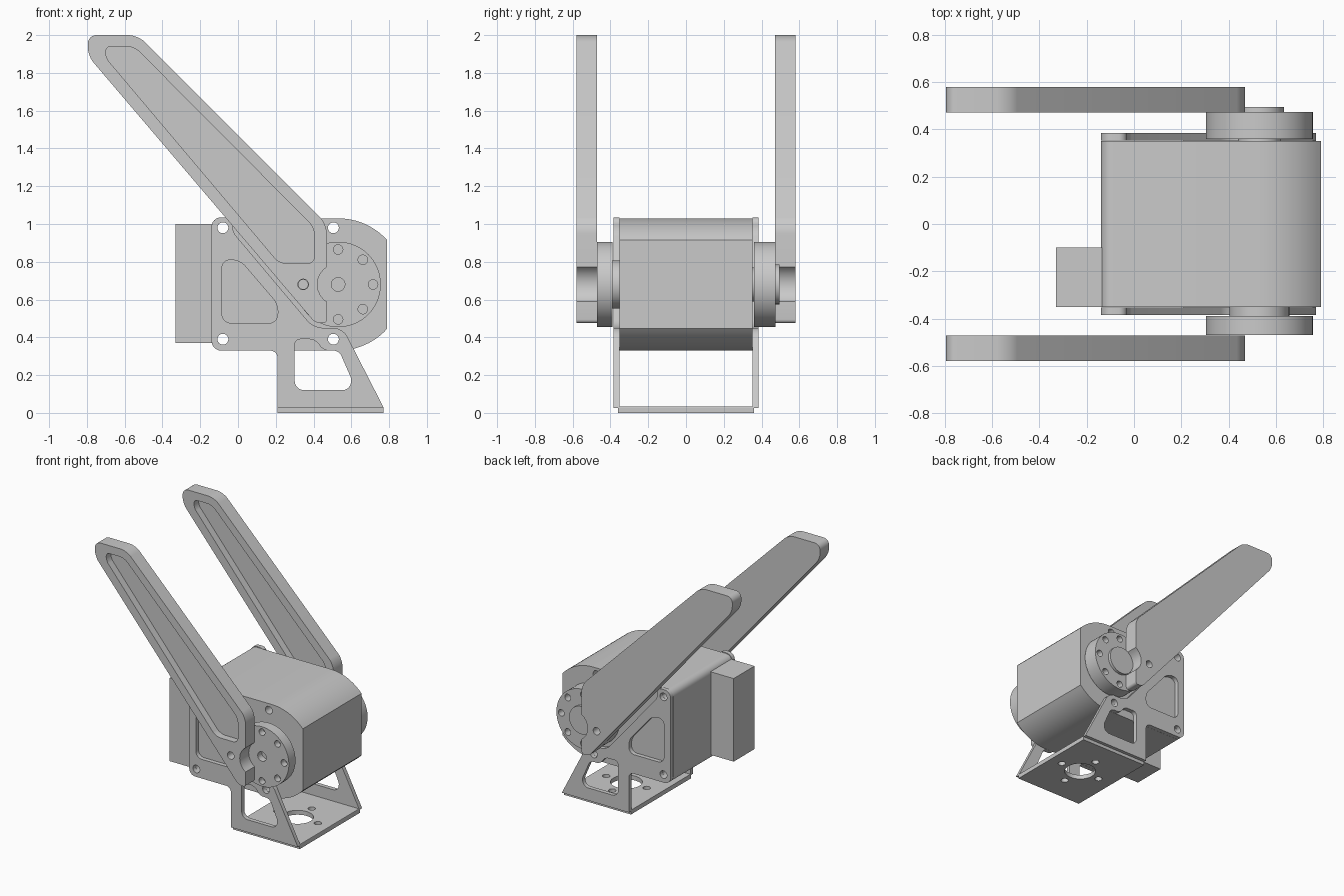
import bpy, bmesh, math
from mathutils import Vector

cube = bpy.data.objects.get("Cube")
if cube:
    bpy.data.objects.remove(cube, do_unlink=True)

GREY = (0.59, 0.59, 0.59, 1)
metal = bpy.data.materials.new("plain grey")
metal.use_nodes = True
metal.diffuse_color = GREY
metal.node_tree.nodes["Principled BSDF"].inputs["Base Color"].default_value = GREY

AX, AZ = 0.53, 0.68          # hinge axis
SCREWS = [(x, z) for x in (-0.08, 0.505) for z in (0.39, 0.98)]


def rounded(points, steps=6):
    """Closed outline; each point is x, z and an optional corner setback."""
    out = []
    for i, p in enumerate(points):
        c = Vector(p[:2])
        if len(p) < 3:
            out.append(c)
            continue
        to_prev = Vector(points[i - 1][:2]) - c
        to_next = Vector(points[(i + 1) % len(points)][:2]) - c
        # neighbouring corners must never overlap
        r = min(p[2], 0.45 * to_prev.length, 0.45 * to_next.length)
        a = c + to_prev.normalized() * r
        b = c + to_next.normalized() * r
        for k in range(steps + 1):
            t = k / steps
            w = 1.414 * t * (1 - t)
            s = (1 - t) ** 2 + t * t + w
            out.append(((1 - t) ** 2 * a + w * c + t * t * b) / s)
    return out


def circle(x, z, r, n=32):
    return [Vector((x + r * math.cos(2 * math.pi * k / n),
                    z + r * math.sin(2 * math.pi * k / n))) for k in range(n)]


def extrude(name, outline, y0, y1):
    """Extrude an x-z outline along y."""
    bm = bmesh.new()
    face = bm.faces.new([bm.verts.new((p[0], y0, p[1])) for p in outline])
    res = bmesh.ops.extrude_face_region(bm, geom=[face], use_keep_orig=True)
    moved = [g for g in res["geom"] if isinstance(g, bmesh.types.BMVert)]
    bmesh.ops.translate(bm, vec=(0, y1 - y0, 0), verts=moved)
    bmesh.ops.recalc_face_normals(bm, faces=bm.faces)
    mesh = bpy.data.meshes.new(name)
    bm.to_mesh(mesh)
    bm.free()
    mesh.materials.append(metal)
    obj = bpy.data.objects.new(name, mesh)
    bpy.context.collection.objects.link(obj)
    return obj


def box(name, x0, x1, y0, y1, z0, z1):
    return extrude(name, [(x0, z0), (x1, z0), (x1, z1), (x0, z1)], y0, y1)


def cut(obj, cutter):
    mod = obj.modifiers.new("cut", "BOOLEAN")
    mod.operation = "DIFFERENCE"
    mod.solver = "EXACT"
    mod.object = cutter
    cutter.hide_render = True
    bpy.context.view_layer.objects.active = obj
    bpy.ops.object.modifier_apply(modifier=mod.name)
    bpy.data.objects.remove(cutter, do_unlink=True)


def drill(obj, x, z, r, y0, y1):
    cut(obj, extrude("drill", circle(x, z, r, 24), y0, y1))


def finish(obj):
    bpy.ops.object.select_all(action="DESELECT")
    obj.select_set(True)
    bpy.context.view_layer.objects.active = obj
    bpy.ops.object.shade_smooth_by_angle(angle=math.radians(30))


# Motor housing: rounded nose around the hinge axis, cut off flat
R = 0.35
clip = math.acos(0.26 / R)
nose = []
for lo, hi in ((-math.pi / 2, -clip), (clip, math.pi / 2)):
    for k in range(13):
        a = lo + (hi - lo) * k / 12
        nose.append((AX + R * math.cos(a), AZ + R * math.sin(a)))
housing = extrude("motor_housing", rounded(
    nose + [(-0.14, 1.03, 0.05), (-0.14, 0.33, 0.05)]), -0.352, 0.352)
for x, z in SCREWS:
    drill(housing, x, z, 0.029, -1, 1)
finish(housing)

# Connector block on the rear of the housing
finish(box("connector_block", -0.33, -0.13, -0.35, -0.10, 0.37, 1.0))

# U-shaped mounting bracket
bracket = extrude("mounting_bracket", rounded([
    (-0.14, 1.035, 0.05), (-0.03, 1.035, 0.05), (-0.03, 0.96, 0.03),
    (0.40, 0.45, 0.05), (0.555, 0.45, 0.05), (0.77, 0.03), (0.77, 0),
    (0.21, 0), (0.21, 0.33, 0.04), (-0.14, 0.33, 0.05)]), -0.385, 0.385)
bm = bmesh.new()
bm.from_mesh(bracket.data)
folds = [e for e in bm.edges if all(v.co.z < 0.001 for v in e.verts)
         and abs(e.verts[0].co.y - e.verts[1].co.y) < 0.001]
bmesh.ops.bevel(bm, geom=folds, offset=0.025, segments=4, affect="EDGES")
bm.to_mesh(bracket.data)
bm.free()
cut(bracket, box("gap", -1, 1, -0.353, 0.353, 0.033, 2))
cut(bracket, extrude("triangle_window", rounded([
    (-0.085, 0.81, 0.06), (0.01, 0.81, 0.05), (0.215, 0.57, 0.06),
    (0.205, 0.475, 0.04), (-0.085, 0.475, 0.05)]), -1, 1))
cut(bracket, extrude("foot_window", rounded([
    (0.30, 0.39, 0.03), (0.41, 0.39, 0.03), (0.45, 0.33, 0.03),
    (0.535, 0.33, 0.03), (0.605, 0.17, 0.03), (0.58, 0.12, 0.04),
    (0.30, 0.12, 0.05)]), -1, 1))
for x, z in SCREWS:
    drill(bracket, x, z, 0.029, -1, 1)
# Holes in the foot
foot_holes = [(0, 0, 0.11)] + [(0.17 * dx, 0.17 * dy, 0.026)
                               for dx, dy in ((1, 0), (-1, 0), (0, 1), (0, -1))]
for dx, dy, r in foot_holes:
    c = extrude("foot_drill", circle(0, 0, r), -0.1, 0.1)
    c.rotation_euler.x = math.pi / 2
    c.location = (0.5 + dx, dy, 0)
    bpy.context.view_layer.update()
    cut(bracket, c)
finish(bracket)

# Hubs, spacers and end cap on the hinge axis
for name, r, y0, y1 in (("front_spacer", 0.127, -0.395, -0.34),
                        ("front_hub", 0.226, -0.47, -0.39),
                        ("rear_spacer", 0.09, 0.34, 0.37),
                        ("rear_hub", 0.226, 0.36, 0.474),
                        ("rear_cap", 0.105, 0.47, 0.495)):
    hub = extrude(name, circle(AX, AZ, r, 64), y0, y1)
    if name.endswith("hub"):
        front = y0 < 0
        h0, h1 = (-0.6, -0.42) if front else (0.42, 0.6)
        for k in range(8):
            a = k * math.pi / 4
            drill(hub, AX + 0.185 * math.cos(a), AZ + 0.185 * math.sin(a),
                  0.025, h0, h1)
        if front:
            drill(hub, AX, AZ, 0.036, h0, h1)
    finish(hub)

# Two swinging arms with a pocket on the front face
for name, y0 in (("front_arm", -0.58), ("rear_arm", 0.472)):
    arm = extrude(name, rounded([
        (-0.795, 2.0, 0.045), (-0.53, 2.0, 0.05), (0.47, 1.0, 0.05),
        (0.47, 0.475, 0.02), (0.41, 0.475, 0.03), (-0.795, 1.89, 0.045)]),
        y0, y0 + 0.108)
    cut(arm, extrude("pocket", rounded([
        (-0.70, 1.94, 0.03), (-0.55, 1.94, 0.04), (0.405, 0.98, 0.04),
        (0.405, 0.79, 0.04), (0.22, 0.79, 0.04), (-0.70, 1.88, 0.03)]),
        y0 - 0.1, y0 + 0.055))
    drill(arm, AX, AZ, 0.11, -1, 1)
    drill(arm, AX - 0.185, AZ, 0.028, -1, 1)
    finish(arm)
